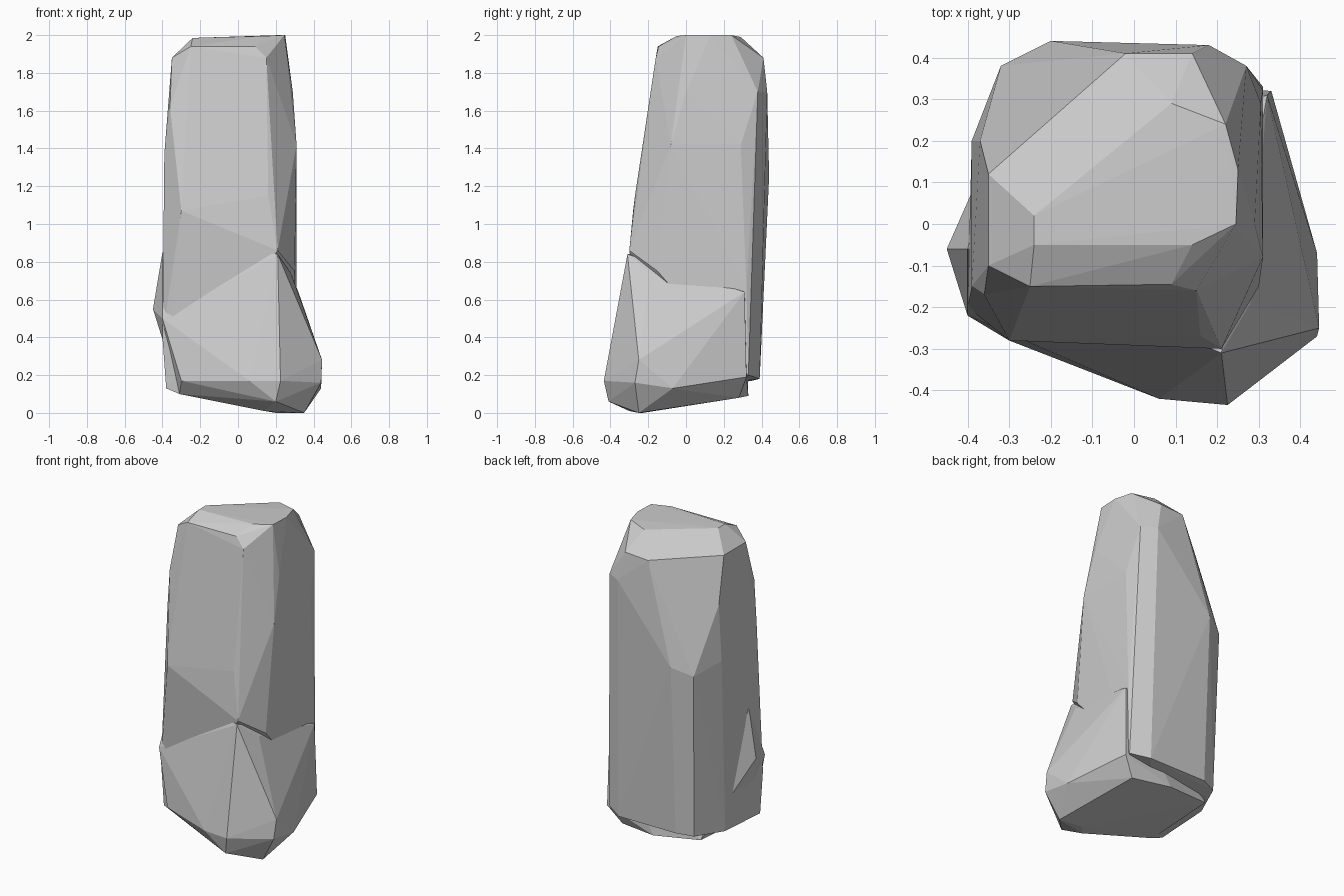
import bpy, bmesh


def hull_object(name, points):
    """Faceted stone made from its corner points."""
    bm = bmesh.new()
    for p in points:
        bm.verts.new(p)
    res = bmesh.ops.convex_hull(bm, input=bm.verts)
    loose = [v for v in bm.verts if not v.link_faces]
    bmesh.ops.delete(bm, geom=loose, context='VERTS')
    bmesh.ops.recalc_face_normals(bm, faces=bm.faces)
    mesh = bpy.data.meshes.new(name)
    bm.to_mesh(mesh)
    bm.free()
    obj = bpy.data.objects.new(name, mesh)
    bpy.context.collection.objects.link(obj)
    return obj


# Upper corners: top plate, its chamfers and the shoulders
top = [
    (-.24, -.05, 1.985), (.14, -.05, 1.995), (.245, 0, 2), (.25, .13, 2),
    (.22, .24, 2), (.09, .29, 1.99), (-.24, .02, 1.985),
    (-.25, -.15, 1.94), (.09, -.145, 1.94), (.15, -.16, 1.88),
    (-.35, -.10, 1.88), (-.35, .12, 1.88), (.14, .41, 1.88),
    (-.02, .41, 1.87), (.27, .38, 1.7), (.29, 0, 1.7),
    (-.36, -.17, 1.62), (-.37, .2, 1.6), (.18, .43, 1.7),
]
# Corners down the long sides to the base
sides = [
    (-.39, -.15, 1.37), (-.39, .2, 1.25), (-.30, -.28, 1.07),
    (.16, -.27, 1.15), (.31, -.08, 1.42), (.305, .29, 1.42),
    (-.2, .44, 1.25), (-.32, .38, 1.2), (.21, -.30, .86),
    (.30, -.15, .75), (.31, .32, .65), (-.40, -.2, .4),
    (-.38, -.2, .13), (-.38, .15, .15), (-.3, .35, .17),
    (-.2, .39, .18), (.2, .39, .18), (.31, .33, .2), (-.31, -.2, .1),
]
# Wider foot flaring to the front right, with a small bulge on the left
foot = [
    (.44, -.27, .16), (.445, -.25, .28), (.44, -.07, .13),
    (.33, .32, .19), (.32, .31, .64), (.28, -.19, .74),
    (.21, -.31, .84), (.225, -.435, .17), (.06, -.42, .17),
    (.2, -.41, .06), (.14, -.3, .01), (.35, -.25, 0), (.2, -.23, 0),
    (.25, .28, .08), (0, .33, .09), (-.31, -.2, .1), (-.3, -.28, .17),
    (-.3, .28, .12), (.2, -.37, .5), (-.45, -.06, .55), (-.40, -.06, .85),
    (-.40, -.22, .5),
]

stone = hull_object("standing_stone", top + sides)
base = hull_object("stone_foot", foot)

# Fuse the foot into the shaft
mod = stone.modifiers.new("fuse_foot", 'BOOLEAN')
mod.operation = 'UNION'
mod.solver = 'EXACT'
mod.object = base
bpy.context.view_layer.objects.active = stone
stone.select_set(True)
bpy.ops.object.modifier_apply(modifier=mod.name)
bpy.data.objects.remove(base, do_unlink=True)
